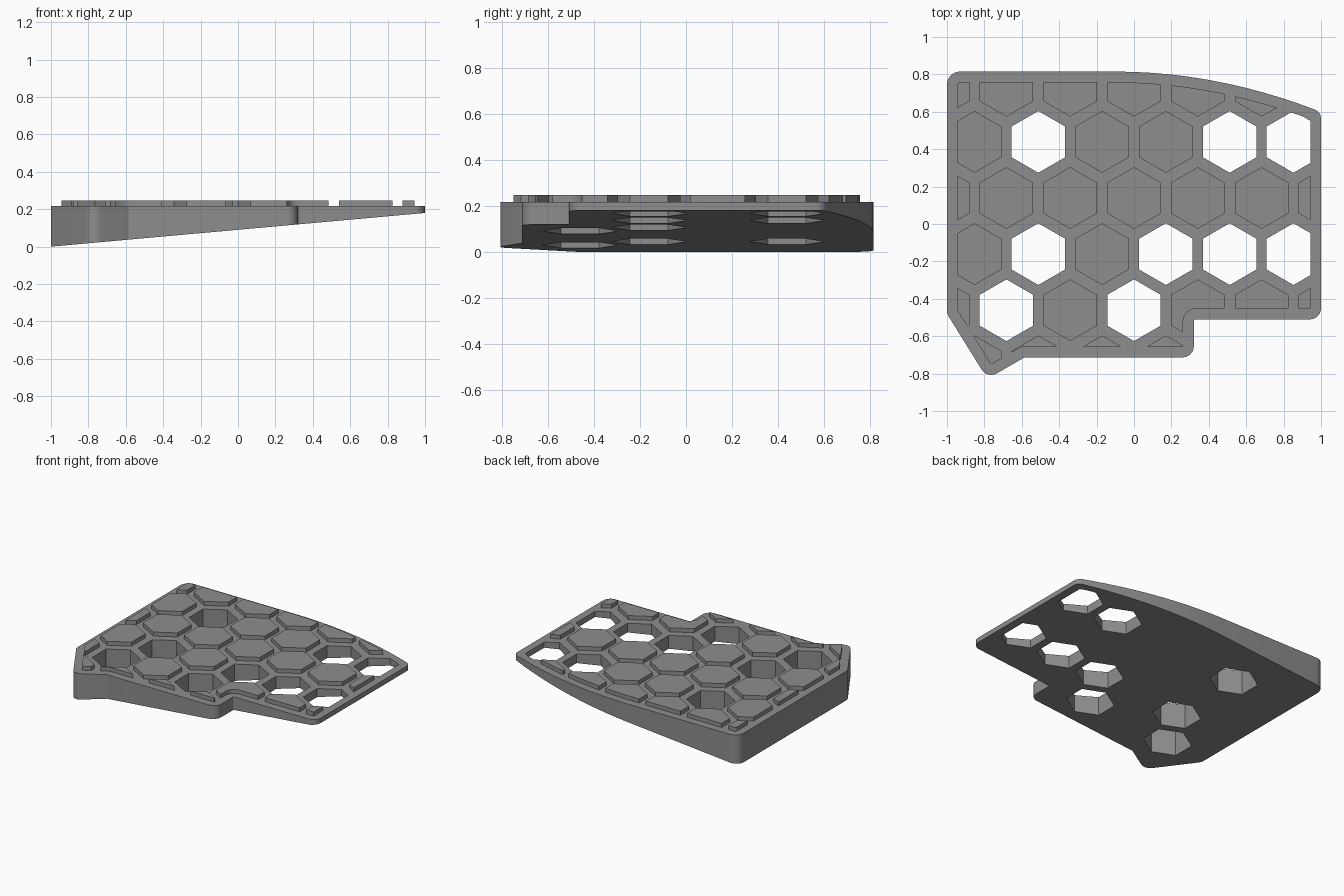
import bpy, bmesh, math
from mathutils import Vector

if "Cube" in bpy.data.objects:
    bpy.data.objects.remove(bpy.data.objects["Cube"])

TOP, PAD_TOP, RIM = 0.217, 0.247, 0.057
PITCH, ROW, HEX_R = 0.341, 0.300, 0.165

grey = bpy.data.materials.new("grey plastic")
grey.diffuse_color = (0.27, 0.27, 0.27, 1)
grey.use_nodes = True
grey.node_tree.nodes["Principled BSDF"].inputs["Base Color"].default_value = grey.diffuse_color


def underside(x):
    return 0.09 * (x + 1)


def outline(inset):
    """Anticlockwise plate outline, moved inward by inset, with rounded corners."""
    corners = [(-1, 0.815, 0.07), (-1, -0.48, 0.06), (-0.784, -0.828, 0.06),
               (-0.585, -0.713, 0.01), (0.32, -0.713, 0.06), (0.32, -0.51, 0.01),
               (1, -0.51, 0.06), (1, 0.599, 0.05)]
    # gently bowed back edge
    corners += [(x, 0.815 - (x + 0.1) ** 2 / 5.6, 0)
                for x in (0.9 - i * 0.1 for i in range(11))]
    n, moved = len(corners), []
    for i, (x, y, r) in enumerate(corners):
        p = Vector((x, y))
        a = (p - Vector(corners[i - 1][:2])).normalized()
        b = (Vector(corners[(i + 1) % n][:2]) - p).normalized()
        na, nb = Vector((-a.y, a.x)), Vector((-b.y, b.x))
        convex = a.cross(b) > 0
        radius = 0 if r == 0 else max(0, r - inset if convex else r + inset)
        moved.append((p + (na + nb) * inset / (1 + na.dot(nb)), a, b, radius))
    points = []
    for p, a, b, r in moved:
        if r < 0.005:
            points.append(p)
            continue
        turn = a.angle(b)
        cut = r * math.tan(turn / 2)
        side = 1 if a.cross(b) > 0 else -1
        start = p - a * cut
        centre = start + Vector((-a.y, a.x)) * r * side
        for k in range(9):
            t = side * turn * k / 8
            d = start - centre
            points.append(centre + Vector((d.x * math.cos(t) - d.y * math.sin(t),
                                           d.x * math.sin(t) + d.y * math.cos(t))))
    return points


def prisms(name, profiles, low, high):
    """One object holding an upright prism per profile; low is a function of x."""
    bm = bmesh.new()
    for prof in profiles:
        bot = [bm.verts.new((p[0], p[1], low(p[0]))) for p in prof]
        top = [bm.verts.new((p[0], p[1], high)) for p in prof]
        bm.faces.new(top)
        bm.faces.new(bot[::-1])
        for i in range(len(prof)):
            j = (i + 1) % len(prof)
            bm.faces.new((bot[i], bot[j], top[j], top[i]))
    mesh = bpy.data.meshes.new(name)
    bm.to_mesh(mesh)
    bm.free()
    mesh.materials.append(grey)
    ob = bpy.data.objects.new(name, mesh)
    bpy.context.collection.objects.link(ob)
    return ob


def boolean(ob, other, operation):
    mod = ob.modifiers.new(operation.lower(), 'BOOLEAN')
    mod.operation, mod.object, mod.solver = operation, other, 'EXACT'
    bpy.context.view_layer.objects.active = ob
    bpy.ops.object.modifier_apply(modifier=mod.name)


def hexagon(x, y):
    return [(x + HEX_R * math.cos(math.radians(30 + 60 * k)),
             y + HEX_R * math.sin(math.radians(30 + 60 * k))) for k in range(6)]


# honeycomb layout: (row, column) pairs that are open right through
OPEN = {(1, -2), (1, 1), (1, 2), (3, -2), (3, 0), (3, 1), (3, 2), (4, -2), (4, 0)}
pad_cells, hole_cells = [], []
for row in range(6):
    for col in range(-3, 4):
        x = PITCH * (col + 0.5 * (row % 2))
        if abs(x) > 1.1:
            continue
        cell = hexagon(x, 0.439 - ROW * (row - 1))
        (hole_cells if (row, col) in OPEN else pad_cells).append(cell)

# wedge plate, raised pads and the hole cutter, both kept inside the rim
plate = prisms("wedge_plate", [outline(0)], underside, TOP)
pads = prisms("raised_pads", pad_cells, lambda x: TOP - 0.004, PAD_TOP)
cutter = prisms("hole_cutter", hole_cells, lambda x: -0.3, 0.5)
rim = prisms("rim_limit", [outline(RIM)], lambda x: -0.6, 0.8)
boolean(pads, rim, 'INTERSECT')
boolean(cutter, rim, 'INTERSECT')
boolean(plate, cutter, 'DIFFERENCE')
for helper in (cutter, rim):
    bpy.data.objects.remove(helper)

# smooth rounded corners, sharp edges elsewhere
for ob in (plate, pads):
    bpy.ops.object.select_all(action='DESELECT')
    ob.select_set(True)
    bpy.context.view_layer.objects.active = ob
    bpy.ops.object.shade_smooth_by_angle(angle=math.radians(25))
